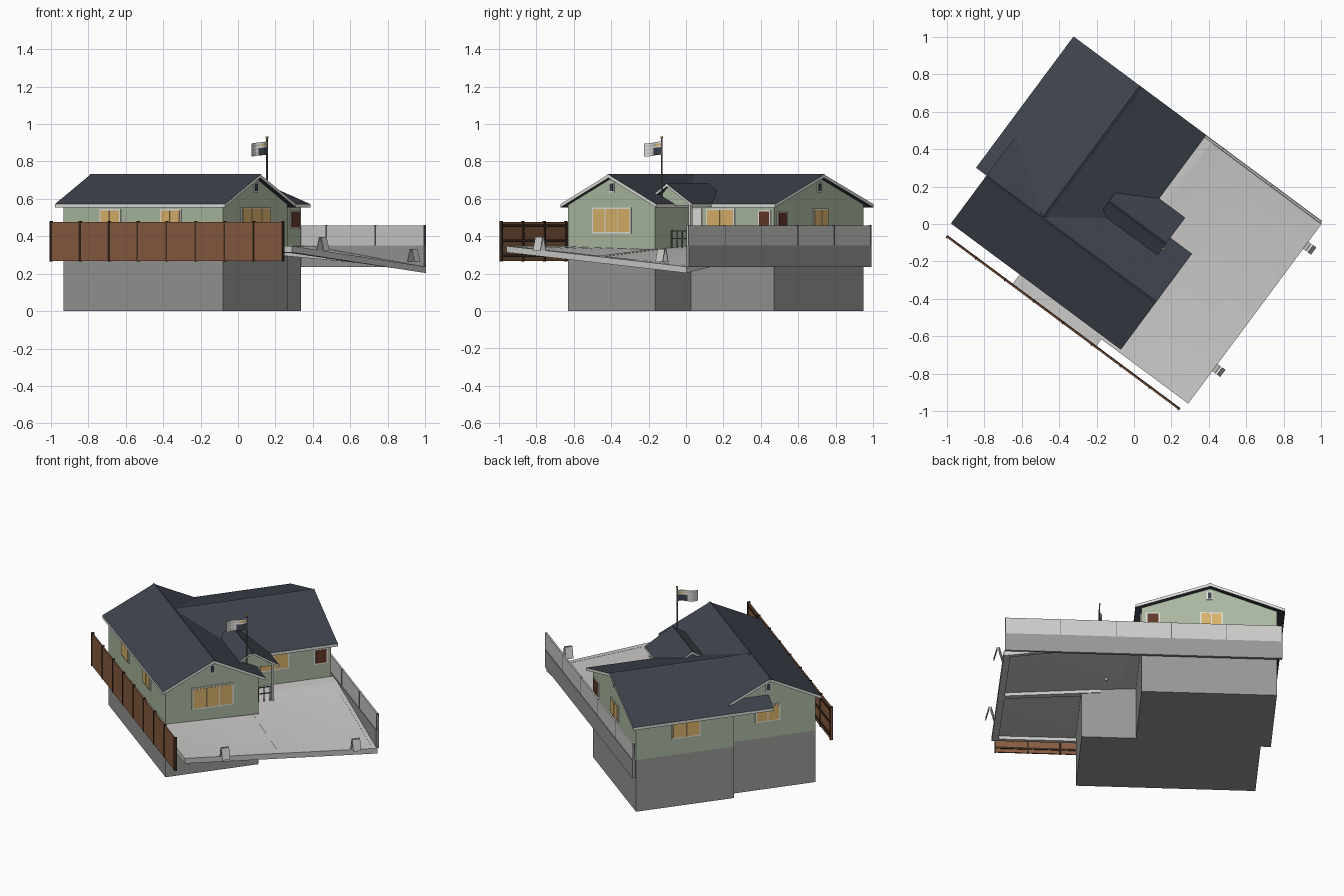
import bpy, bmesh, math
from mathutils import Matrix, Vector

if "Cube" in bpy.data.objects:
    bpy.data.objects.remove(bpy.data.objects["Cube"])

ROT = Matrix.Rotation(math.radians(-36.6), 4, 'Z')   # house frame (u, v) to world


def mat(name, r, g, b):
    m = bpy.data.materials.new(name)
    lin = [((c / 255 + 0.055) / 1.055) ** 2.4 for c in (r, g, b)]
    m.diffuse_color = (*lin, 1)
    m.use_nodes = True
    m.node_tree.nodes["Principled BSDF"].inputs["Base Color"].default_value = m.diffuse_color
    return m


SAGE = mat("sage siding", 172, 186, 162)
CONC = mat("grey concrete", 152, 153, 150)
PAVE = mat("light concrete", 204, 203, 201)
ROOF = mat("slate roof", 62, 67, 77)
WHITE = mat("white trim", 226, 226, 222)
WOOD = mat("brown wood", 136, 92, 64)
POST = mat("dark wood", 62, 45, 33)
AMBER = mat("amber glass", 220, 180, 108)
DOOR = mat("red brown door", 100, 56, 38)
METAL = mat("grey metal", 105, 106, 108)


def finish(name, bm, mats, rule=None):
    bmesh.ops.recalc_face_normals(bm, faces=bm.faces)
    bm.normal_update()
    if rule:
        for f in bm.faces:
            f.material_index = rule(f)
    bm.transform(ROT)
    me = bpy.data.meshes.new(name)
    bm.to_mesh(me)
    bm.free()
    for m in mats:
        me.materials.append(m)
    ob = bpy.data.objects.new(name, me)
    bpy.context.collection.objects.link(ob)
    return ob


def box(name, u0, u1, v0, v1, z0, z1, m):
    bm = bmesh.new()
    bmesh.ops.create_cube(bm, size=1)
    for p in bm.verts:
        p.co = Vector((u0 if p.co.x < 0 else u1, v0 if p.co.y < 0 else v1, z0 if p.co.z < 0 else z1))
    return finish(name, bm, [m])


def prism(name, axis, a0, a1, profile, mats, rule=None):
    """Extrude a (cross, z) profile along the u or v axis."""
    bm = bmesh.new()
    place = (lambda a, c, z: (a, c, z)) if axis == 'u' else (lambda a, c, z: (c, a, z))
    ends = [[bm.verts.new(place(a, c, z)) for c, z in profile] for a in (a0, a1)]
    n = len(profile)
    for e in ends:
        bm.faces.new(e)
    for i in range(n):
        j = (i + 1) % n
        bm.faces.new((ends[0][i], ends[0][j], ends[1][j], ends[1][i]))
    return finish(name, bm, mats, rule)


def gable_roof(name, axis, a0, a1, c, half, ridge, eave, t=0.018):
    prof = [(c - half, eave), (c, ridge), (c + half, eave),
            (c + half, eave - t), (c, ridge - t), (c - half, eave - t)]
    prism(name, axis, a0, a1, prof, [ROOF, WHITE], lambda f: 1 if abs(f.normal.z) < 0.1 else 0)
    k = (ridge - eave) / half * 0.018
    cap = [(c - 0.018, ridge - k), (c, ridge + 0.004), (c + 0.018, ridge - k)]
    prism(name + "_ridge_cap", axis, a0, a1, cap, [ROOF])


def plate(name, axis, pos, side, a0, a1, z0, z1, d, m):
    """Thin plate on a wall whose normal is the given axis and side."""
    lo, hi = sorted((pos - side * 0.003, pos + side * d))
    if axis == 'u':
        return box(name, lo, hi, a0, a1, z0, z1, m)
    return box(name, a0, a1, lo, hi, z0, z1, m)


def window(name, axis, pos, side, a0, a1, z0, z1, panes=2, m=AMBER):
    plate(name + "_frame", axis, pos, side, a0, a1, z0, z1, 0.006, WHITE)
    w = (a1 - a0 - 0.012) / panes
    for i in range(panes):
        s = a0 + 0.006 + i * w
        plate(f"{name}_pane_{i}", axis, pos, side, s + 0.003, s + w - 0.003, z0 + 0.008, z1 - 0.008, 0.009, m)


# foundations and walls of the two wings
BASE = 0.335
box("front_foundation", -0.75, 0.311, -0.554, 0.025, 0, BASE, CONC)
box("back_foundation", -0.81, -0.01, -0.03, 0.58, 0, BASE, CONC)
prism("front_walls", 'u', -0.75, 0.311, [(-0.554, BASE), (0.025, BASE), (0.025, 0.575),
                                         (-0.262, 0.715), (-0.554, 0.572)], [SAGE])
prism("back_walls", 'v', -0.03, 0.58, [(-0.81, BASE), (-0.01, BASE), (-0.01, 0.570),
                                       (-0.41, 0.715), (-0.81, 0.570)], [SAGE])

# roofs
gable_roof("front_roof", 'u', -0.787, 0.344, -0.262, 0.319, 0.73, 0.572)
gable_roof("back_roof", 'v', -0.262, 0.612, -0.415, 0.442, 0.73, 0.572)
gable_roof("porch_roof", 'u', -0.18, 0.2, 0.02, 0.17, 0.68, 0.572, 0.014)
prism("porch_gable", 'u', 0.165, 0.18, [(-0.1, 0.565), (0.165, 0.565), (0.02, 0.667)], [SAGE])

# windows and doors
for i, u in enumerate((-0.436, -0.034)):
    window(f"front_window_{i}", 'v', -0.554, -1, u - 0.07, u + 0.07, 0.44, 0.545)
window("gable_window", 'u', 0.311, 1, -0.392, -0.131, 0.415, 0.555, 3)
window("court_window", 'u', -0.01, 1, 0.13, 0.32, 0.44, 0.548)
window("court_door", 'u', -0.01, 1, 0.475, 0.56, 0.44, 0.54, 1, DOOR)
window("entry_door", 'u', -0.01, 1, 0.035, 0.1, 0.345, 0.548, 1, WHITE)
window("rear_window", 'v', 0.58, 1, -0.49, -0.355, 0.44, 0.548)
window("rear_door", 'v', 0.58, 1, -0.12, -0.035, 0.345, 0.535, 1, DOOR)
window("side_window_0", 'u', -0.81, -1, 0.18, 0.36, 0.44, 0.548)
window("side_window_1", 'u', -0.75, -1, -0.335, -0.18, 0.44, 0.548)

# gable vents
for n, ax, pos, s, c in (("east", 'u', 0.311, 1, -0.262), ("west", 'u', -0.75, -1, -0.262),
                         ("rear", 'v', 0.58, 1, -0.412)):
    plate(n + "_vent_frame", ax, pos, s, c - 0.017, c + 0.017, 0.635, 0.69, 0.005, WHITE)
    plate(n + "_vent", ax, pos, s, c - 0.010, c + 0.010, 0.642, 0.682, 0.008, ROOF)


# sloping driveway
def ground(u, v):
    return 0.347 - 0.11 * max(0, (u - 0.05) / 0.75) * (v + 0.6) / 1.2


def paving(name, u0, u1, v0, v1, lift, depth, m, n=10):
    bm = bmesh.new()
    bmesh.ops.create_grid(bm, x_segments=n, y_segments=n, size=0.5)
    for p in bm.verts:
        u, v = u0 + (p.co.x + 0.5) * (u1 - u0), v0 + (p.co.y + 0.5) * (v1 - v0)
        p.co = (u, v, ground(u, v) + lift)
    r = bmesh.ops.extrude_face_region(bm, geom=bm.faces[:])
    for p in r['geom']:
        if isinstance(p, bmesh.types.BMVert):
            p.co.z -= depth
    finish(name, bm, [m])


paving("driveway", -0.01, 0.79, -0.598, 0.6, 0, 0.012, PAVE)
for i, (a, b) in enumerate(((-0.598, -0.57), (-0.01, 0.03), (0.57, 0.6))):
    paving(f"driveway_beam_{i}", 0.2, 0.79, a, b, 0.001, 0.034, PAVE, 6)
paving("driveway_edge", 0.765, 0.805, -0.598, 0.6, 0.001, 0.034, PAVE)
box("side_path", -0.33, 0.227, -0.642, -0.55, 0.318, 0.345, PAVE)

# retaining wall with panel railing
box("retaining_wall", -0.84, 0.797, 0.594, 0.612, 0.235, 0.35, CONC)
box("railing_panel", -0.84, 0.797, 0.598, 0.608, 0.35, 0.458, PAVE)
for i in range(6):
    u = -0.84 + i * 0.3266
    box(f"railing_post_{i}", u, u + 0.004, 0.596, 0.610, 0.35, 0.459, METAL)

# wooden fence
box("fence_boards", -0.765, 0.785, -0.655, -0.647, 0.267, 0.477, WOOD)
for i in range(9):
    u = -0.765 + i * 1.542 / 8
    box(f"fence_post_{i}", u, u + 0.009, -0.658, -0.641, 0.265, 0.482, POST)
for i, z in enumerate((0.29, 0.37, 0.45)):
    box(f"fence_rail_{i}", -0.765, 0.785, -0.647, -0.642, z, z + 0.012, POST)

# porch post and railing
box("porch_post", 0.165, 0.18, 0.15, 0.165, 0.31, 0.575, WHITE)
for i, z in enumerate((0.385, 0.425)):
    box(f"porch_rail_{i}", 0.17, 0.176, 0.03, 0.15, z, z + 0.005, METAL)
for i in range(4):
    v = 0.03 + i * 0.036
    box(f"porch_baluster_{i}", 0.17, 0.176, v, v + 0.005, 0.325, 0.43, METAL)

# folding boards at the driveway edge
for i, (v, z) in enumerate(((-0.358, 0.325), (0.456, 0.262))):
    for s in (-1, 1):
        prof = [(0.83 + s * 0.022, z), (0.83 + s * 0.003, z + 0.07),
                (0.83 + s * 0.008, z + 0.07), (0.83 + s * 0.027, z)]
        prism(f"folding_board_{i}_{s}", 'v', v - 0.024, v + 0.024, prof, [PAVE])

# flagpole and waving flag
PU, PV = 0.202, -0.012
box("flagpole", PU - 0.003, PU + 0.003, PV - 0.003, PV + 0.003, 0.6, 0.925, METAL)
box("flagpole_finial", PU - 0.005, PU + 0.005, PV - 0.005, PV + 0.005, 0.922, 0.932, AMBER)
bm = bmesh.new()
bmesh.ops.create_grid(bm, x_segments=8, y_segments=7, size=0.5)
away = (ROT.inverted() @ Vector((-0.085, -0.09, 0))).normalized()
side = Vector((-away.y, away.x, 0))
for f in bm.faces:
    c = f.calc_center_median()
    row = int((c.y + 0.5) * 7)
    if c.x < 0 and row < 4:
        f.material_index = 1
    elif row % 2:
        f.material_index = 2
    if c.x < -0.1 and row == 5:
        f.material_index = 3
for p in bm.verts:
    t, h = p.co.x + 0.5, p.co.y
    p.co = Vector((PU, PV, 0.872 + h * 0.07 - 0.012 * t)) + away * t * 0.125 + side * 0.008 * math.sin(t * 7)
flag = finish("flag", bm, [WHITE, ROOF, PAVE, AMBER])
flag.modifiers.new("thickness", 'SOLIDIFY').thickness = 0.002
